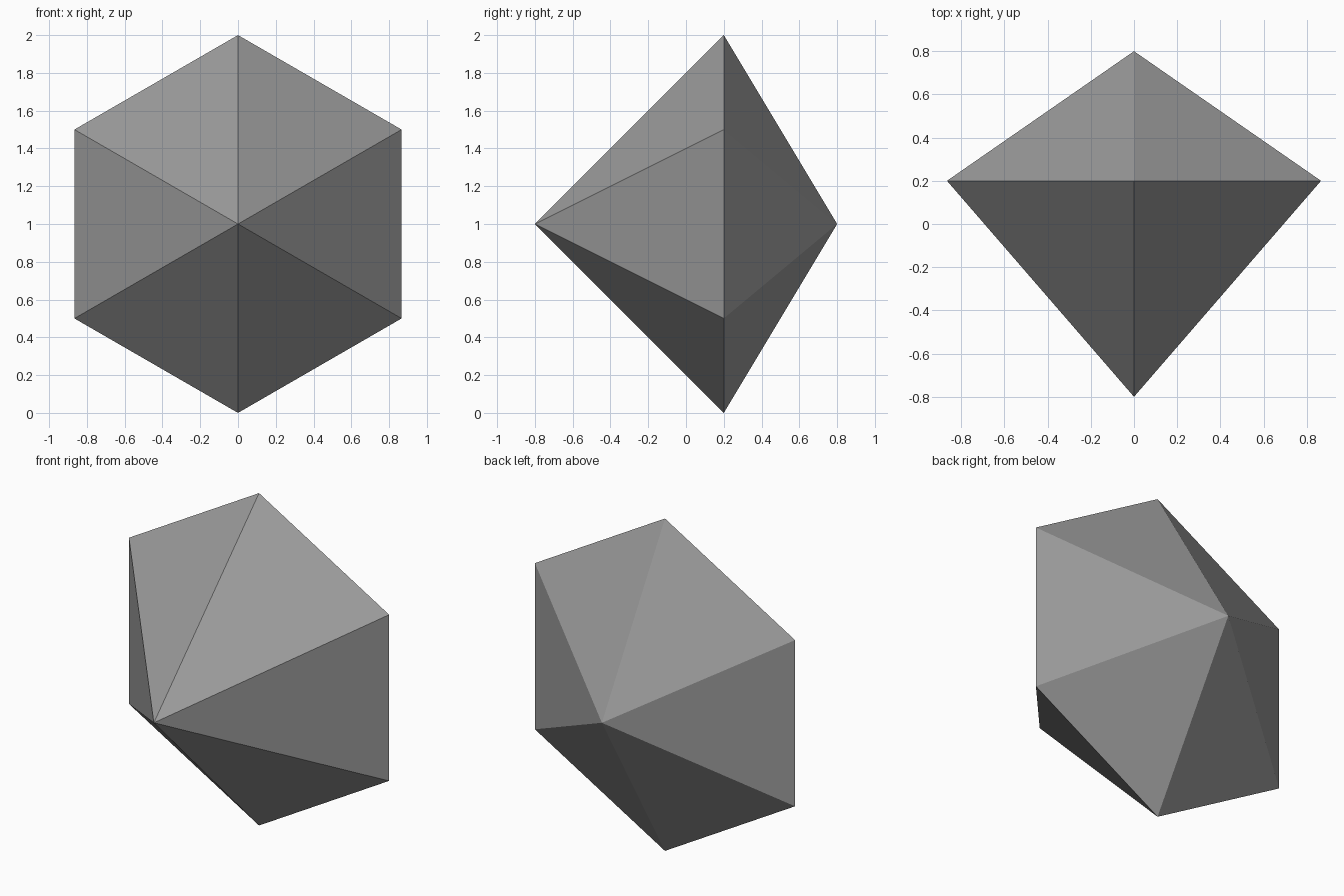
import bpy, bmesh
from math import sin, cos, tau

if "Cube" in bpy.data.objects:
    bpy.data.objects.remove(bpy.data.objects["Cube"])

SIDES, RADIUS = 6, 1.0
RIM_Y, FRONT_Y, BACK_Y, MID_Z = 0.2, -0.8, 0.8, 1.0

bm = bmesh.new()

# Upright hexagonal rim with a corner at the top
rim = [bm.verts.new((RADIUS * sin(tau * i / SIDES), RIM_Y,
                     MID_Z + RADIUS * cos(tau * i / SIDES)))
       for i in range(SIDES)]

# Long front point and shorter back point, each fanned to the rim
for tip_y in (FRONT_Y, BACK_Y):
    tip = bm.verts.new((0, tip_y, MID_Z))
    for i in range(SIDES):
        bm.faces.new((tip, rim[i], rim[(i + 1) % SIDES]))

bmesh.ops.recalc_face_normals(bm, faces=bm.faces)
mesh = bpy.data.meshes.new("gem")
bm.to_mesh(mesh)
bm.free()

# Dark grey surface
grey = bpy.data.materials.new("dark_grey")
grey.diffuse_color = (0.33, 0.33, 0.33, 1)
grey.use_nodes = True
grey.node_tree.nodes["Principled BSDF"].inputs["Base Color"].default_value = grey.diffuse_color
mesh.materials.append(grey)
bpy.context.collection.objects.link(bpy.data.objects.new("gem", mesh))
